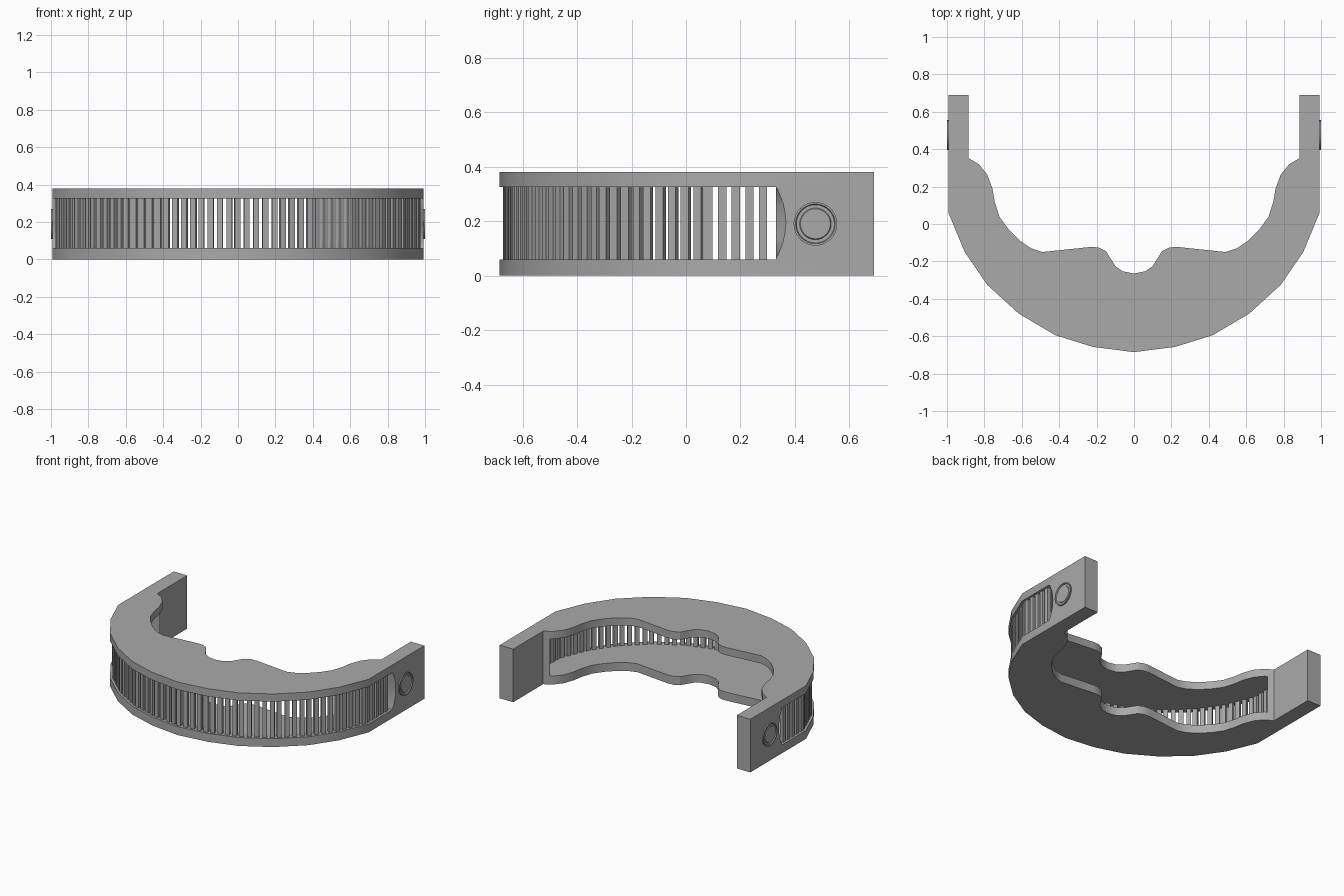
import bpy, bmesh, math
from mathutils import Vector, Matrix

cube = bpy.data.objects.get("Cube")
if cube:
    bpy.data.objects.remove(cube, do_unlink=True)

HEIGHT, LOW, HIGH = 0.38, 0.06, 0.325
MID = (LOW + HIGH) / 2

grey = bpy.data.materials.new("plain grey")
grey.use_nodes = True
grey.diffuse_color = (0.4, 0.4, 0.4, 1)
grey.node_tree.nodes["Principled BSDF"].inputs["Base Color"].default_value = grey.diffuse_color


def finish(bm, name):
    bmesh.ops.recalc_face_normals(bm, faces=bm.faces)
    mesh = bpy.data.meshes.new(name)
    bm.to_mesh(mesh)
    bm.free()
    mesh.materials.append(grey)
    obj = bpy.data.objects.new(name, mesh)
    bpy.context.collection.objects.link(obj)
    return obj


def smooth(obj):
    bpy.ops.object.select_all(action='DESELECT')
    obj.select_set(True)
    bpy.context.view_layer.objects.active = obj
    bpy.ops.object.shade_smooth_by_angle(angle=math.radians(28))


def loft(bm, loops, capped=True):
    rings = [[bm.verts.new(p) for p in loop] for loop in loops]
    for a, b in zip(rings, rings[1:]):
        for i in range(len(a)):
            j = (i + 1) % len(a)
            bm.faces.new((a[i], a[j], b[j], b[i]))
    if capped:
        bm.faces.new(rings[0])
        bm.faces.new(rings[-1])


# Half outline: outer rim from centre front to the arm, then back along the inside
outer = [(0, -0.685), (0.22, -0.657), (0.42, -0.595), (0.615, -0.48),
         (0.785, -0.325), (0.905, -0.15), (0.992, 0.06), (0.992, 0.69)]
inner = [(0.885, 0.69), (0.885, 0.352), (0.83, 0.32), (0.785, 0.265), (0.757, 0.19),
         (0.745, 0.12), (0.72, 0.04), (0.67, -0.03), (0.61, -0.09), (0.55, -0.13),
         (0.49, -0.15), (0.235, -0.123), (0.19, -0.125), (0.15, -0.145),
         (0.125, -0.185), (0.1, -0.225), (0.06, -0.253), (0, -0.265)]
half = outer + inner
outline = half + [(-x, y) for x, y in half[-2:0:-1]]

# Frame: one solid, with the middle layer cut away ahead of the arms
bm = bmesh.new()
loft(bm, [[(x, y, z) for x, y in outline] for z in (0, HEIGHT)])
frame = finish(bm, "visor_frame")


def cut_loop(x, bulge):
    pts = [(x, -1, LOW), (x, -1, HIGH)]
    for i in range(17):
        t = 1 - i / 8
        pts.append((x, 0.33 + bulge * (1 - t * t), MID + t * (HIGH - MID)))
    return pts


bm = bmesh.new()
loft(bm, [cut_loop(-1.01, 0.052), cut_loop(-0.95, 0), cut_loop(0.95, 0), cut_loop(1.01, 0.052)])
cutter = finish(bm, "slot_cutter")
cutter.hide_render = True
mod = frame.modifiers.new("slot", 'BOOLEAN')
mod.operation, mod.solver, mod.object = 'DIFFERENCE', 'EXACT', cutter
bpy.context.view_layer.objects.active = frame
bpy.ops.object.modifier_apply(modifier=mod.name)
bpy.data.objects.remove(cutter, do_unlink=True)
smooth(frame)

# Grille bars: upright slats spaced evenly along the rim, mirrored left and right
path = [Vector(p) for p in outer[:-1]] + [Vector((0.992, 0.33))]
PITCH, WIDTH, DEPTH, INSET = 0.05, 0.03, 0.026, 0.028
bm = bmesh.new()


def add_bar(x, y, angle):
    m = (Matrix.Translation((x, y, MID)) @ Matrix.Rotation(angle, 4, 'Z')
         @ Matrix.Diagonal((WIDTH, DEPTH, HIGH - LOW + 0.004, 1)))
    bmesh.ops.create_cube(bm, size=1, matrix=m)


travelled, target = 0, 0
for a, b in zip(path, path[1:]):
    step = b - a
    along = step.normalized()
    inward = Vector((-along.y, along.x))
    angle = math.atan2(step.y, step.x)
    while target <= travelled + step.length:
        p = a + along * (target - travelled) + inward * INSET
        add_bar(p.x, p.y, angle)
        if target > 0:
            add_bar(-p.x, p.y, -angle)
        target += PITCH
    travelled += step.length
finish(bm, "grille_bars")

# Round pivot caps on the outside of each arm: raised rim around a flat disc
rim = [(0.08, -0.004), (0.08, 0.008), (0.073, 0.008), (0.07, 0.001),
       (0.058, 0.001), (0.055, 0.005)]
for side, name in ((1, "left_pivot_cap"), (-1, "right_pivot_cap")):
    bm = bmesh.new()
    turns = [math.tau * i / 32 for i in range(32)]
    loft(bm, [[(side * (0.992 + h), 0.475 + r * math.cos(t), 0.19 + r * math.sin(t))
               for t in turns] for r, h in rim])
    smooth(finish(bm, name))
